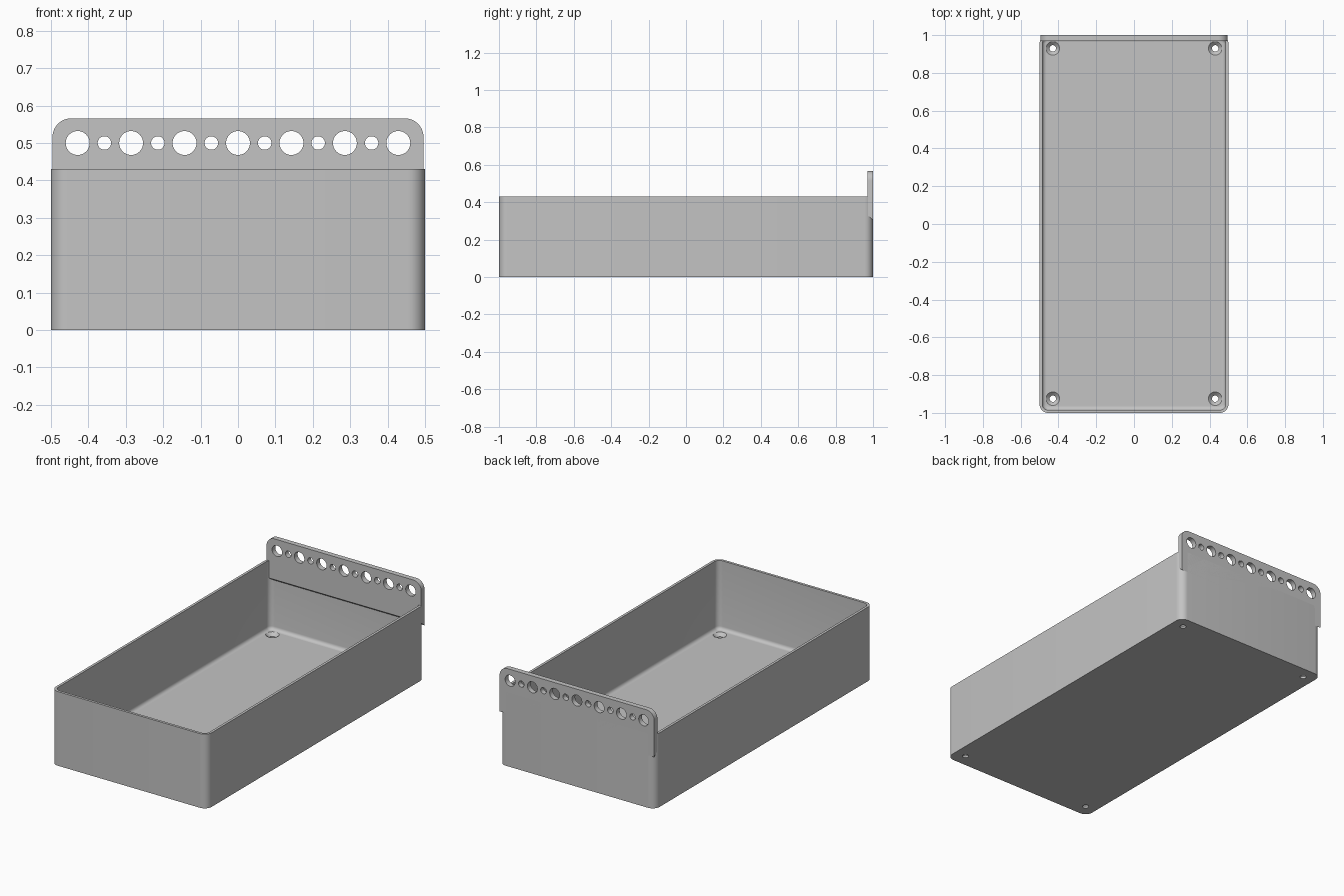
import bpy, bmesh
from math import cos, sin, pi, radians
from mathutils import Matrix, Vector

if "Cube" in bpy.data.objects:
    bpy.data.objects.remove(bpy.data.objects["Cube"])

grey = bpy.data.materials.new("plain_grey")
grey.use_nodes = True
grey.diffuse_color = (0.55, 0.55, 0.55, 1)
grey.node_tree.nodes["Principled BSDF"].inputs["Base Color"].default_value = grey.diffuse_color


def make_object(name, bm):
    bmesh.ops.recalc_face_normals(bm, faces=bm.faces)
    mesh = bpy.data.meshes.new(name)
    bm.to_mesh(mesh)
    bm.free()
    mesh.materials.append(grey)
    obj = bpy.data.objects.new(name, mesh)
    bpy.context.collection.objects.link(obj)
    return obj


def rounded_rect(hx, hy, r, steps=8):
    points = []
    for q, (sx, sy) in enumerate([(1, 1), (-1, 1), (-1, -1), (1, -1)]):
        for i in range(steps + 1):
            a = (q + i / steps) * pi / 2
            points.append((sx * (hx - r) + r * cos(a), sy * (hy - r) + r * sin(a)))
    return points


def cut_and_smooth(obj, cutter):
    cutter.hide_render = True
    bpy.ops.object.select_all(action='DESELECT')
    bpy.context.view_layer.objects.active = obj
    obj.select_set(True)
    mod = obj.modifiers.new("holes", 'BOOLEAN')
    mod.object = cutter
    mod.operation = 'DIFFERENCE'
    mod.solver = 'EXACT'
    bpy.ops.object.modifier_apply(modifier=mod.name)
    bpy.data.objects.remove(cutter)
    bpy.ops.object.shade_smooth_by_angle(angle=radians(30))


# Tray: outer wall, rim, inner wall, fillet and floor as one loft
HEIGHT, WALL, FLOOR, FILLET, CORNER = 0.43, 0.015, 0.03, 0.02, 0.045
rings = [(0, 0), (0, HEIGHT), (WALL, HEIGHT)]
for i in range(6):
    a = i / 5 * pi / 2
    rings.append((WALL + FILLET * (1 - cos(a)), FLOOR + FILLET * (1 - sin(a))))
bm = bmesh.new()
loops = [[bm.verts.new((x, y, z)) for x, y in
          rounded_rect(0.5 - inset, 1 - inset, max(CORNER - inset, 0.008))]
         for inset, z in rings]
for low, high in zip(loops, loops[1:]):
    for i in range(len(low)):
        j = (i + 1) % len(low)
        bm.faces.new((low[i], low[j], high[j], high[i]))
bm.faces.new(loops[0])
bm.faces.new(loops[-1])
tray = make_object("tray", bm)

# Countersunk screw holes in the floor corners
bm = bmesh.new()
for x in (-0.43, 0.43):
    for y in (-0.925, 0.93):
        profile = [(0.017, -0.02), (0.017, 0.012), (0.036, FLOOR), (0.036, 0.06)]
        circles = [[bm.verts.new((x + r * cos(k * pi / 16), y + r * sin(k * pi / 16), z))
                    for k in range(32)] for r, z in profile]
        for low, high in zip(circles, circles[1:]):
            for k in range(32):
                n = (k + 1) % 32
                bm.faces.new((low[k], low[n], high[n], high[k]))
        bm.faces.new(circles[0])
        bm.faces.new(circles[-1])
cut_and_smooth(tray, make_object("screw_cutter", bm))

# Hanging plate: rounded top corners, sloped lower edge
BOTTOM, TOP, HALF, ROUND = 0.305, 0.566, 0.496, 0.05
outline = [(-HALF, BOTTOM), (HALF, BOTTOM)]
for side, start in ((1, 0), (-1, pi / 2)):
    for i in range(11):
        a = start + i / 10 * pi / 2
        outline.append((side * (HALF - ROUND) + ROUND * cos(a), TOP - ROUND + ROUND * sin(a)))
bm = bmesh.new()
back = [bm.verts.new((x, 1.0, z)) for x, z in outline]
front = [bm.verts.new((x, 0.97, z + (0.025 if z == BOTTOM else 0))) for x, z in outline]
bm.faces.new(back)
bm.faces.new(front)
for i in range(len(back)):
    j = (i + 1) % len(back)
    bm.faces.new((back[i], back[j], front[j], front[i]))
plate = make_object("hanging_plate", bm)

# Alternating large and small holes along the plate
bm = bmesh.new()
for k in range(-6, 7):
    radius = 0.032 if k % 2 == 0 else 0.018
    place = Matrix.Translation(Vector((k / 14, 0.985, 0.5))) @ Matrix.Rotation(pi / 2, 4, 'X')
    bmesh.ops.create_cone(bm, cap_ends=True, segments=40, radius1=radius, radius2=radius,
                          depth=0.1, matrix=place)
cut_and_smooth(plate, make_object("plate_cutter", bm))
